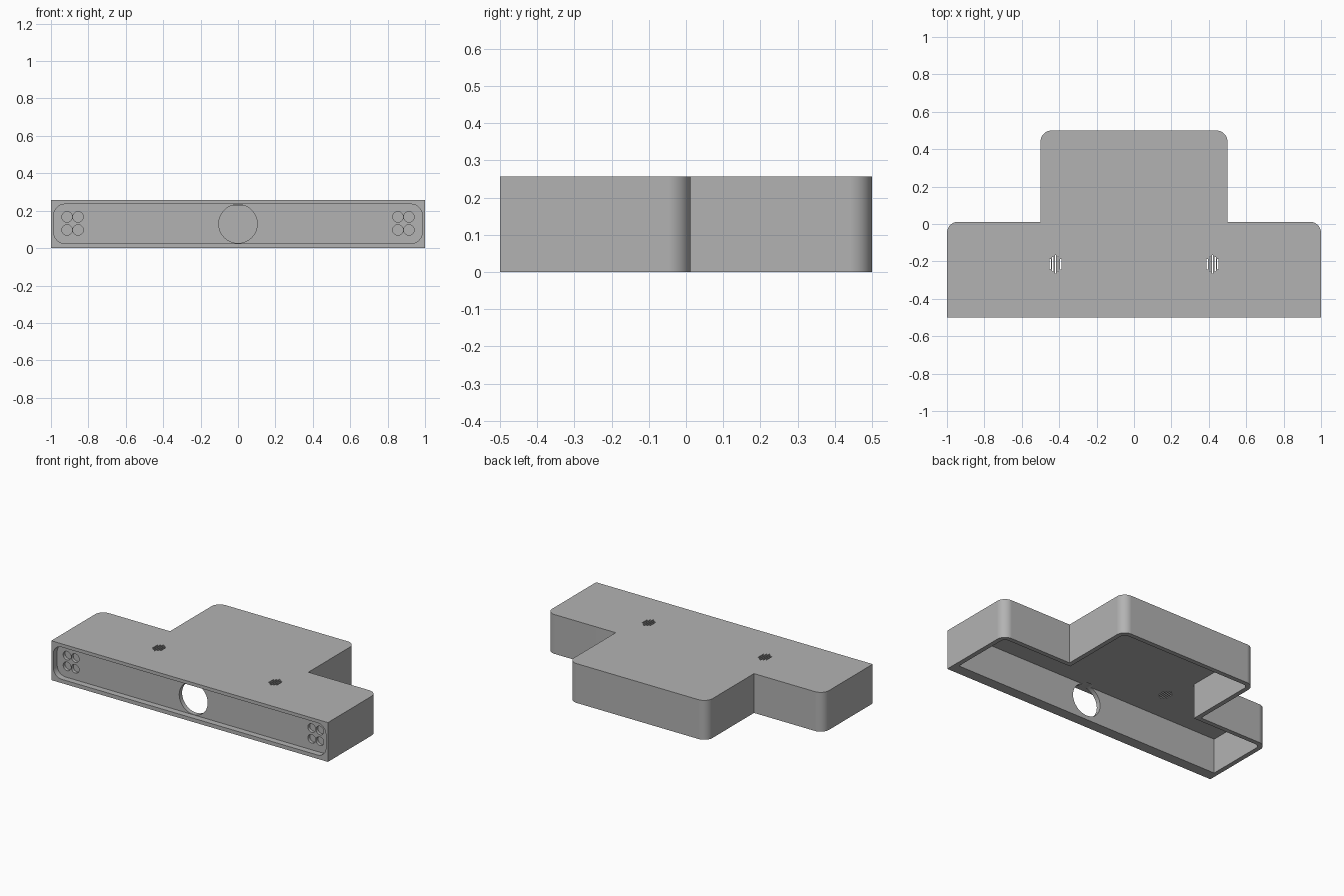
import bpy
import bmesh
import math
from mathutils import Vector

cube = bpy.data.objects.get("Cube")
if cube:
    bpy.data.objects.remove(cube, do_unlink=True)

HEIGHT = 0.257
MID_Z = 0.13

grey = bpy.data.materials.new("matte grey")
grey.use_nodes = True
colour = (0.45, 0.45, 0.45, 1)
grey.diffuse_color = colour
grey.node_tree.nodes["Principled BSDF"].inputs["Base Color"].default_value = colour


def rounded(corners, steps=12):
    """Outline from (u, v, radius) corners of a right-angled polygon."""
    pts = []
    for i, (u, v, r) in enumerate(corners):
        p = Vector((u, v))
        if r == 0:
            pts.append(p)
            continue
        to_prev = (Vector(corners[i - 1][:2]) - p).normalized()
        to_next = (Vector(corners[(i + 1) % len(corners)][:2]) - p).normalized()
        centre = p + r * (to_prev + to_next)
        for k in range(steps + 1):
            a = math.pi / 2 * k / steps
            q = centre - r * (math.cos(a) * to_next + math.sin(a) * to_prev)
            if not pts or (q - pts[-1]).length > 1e-5:
                pts.append(q)
    if (pts[0] - pts[-1]).length < 1e-5:
        pts.pop()
    return pts


def box(u, v, w, h, r):
    w, h = w / 2, h / 2
    return rounded([(u - w, v - h, r), (u + w, v - h, r),
                    (u + w, v + h, r), (u - w, v + h, r)])


def t_shape(x, front, step, stem, back, r):
    right = [(x, front, 0), (x, step, r), (stem, step, 0), (stem, back, r)]
    left = [(-u, v, rad) for u, v, rad in reversed(right)]
    return rounded(right + left)


def prism(name, outlines, start, end, axis):
    """Extrude outlines along z or y into one mesh object."""
    bm = bmesh.new()
    for outline in outlines:
        rings = []
        for d in (start, end):
            rings.append([bm.verts.new((p.x, p.y, d) if axis == "z" else (p.x, d, p.y))
                          for p in outline])
        a, b = rings
        bm.faces.new(a)
        bm.faces.new(b[::-1])
        for i in range(len(a)):
            j = (i + 1) % len(a)
            bm.faces.new((a[j], a[i], b[i], b[j]))
    bmesh.ops.recalc_face_normals(bm, faces=bm.faces)
    mesh = bpy.data.meshes.new(name)
    bm.to_mesh(mesh)
    bm.free()
    mesh.materials.append(grey)
    obj = bpy.data.objects.new(name, mesh)
    bpy.context.collection.objects.link(obj)
    return obj


# T-shaped housing
housing = prism("housing", [t_shape(1, -0.5, 0.012, 0.5, 0.5, 0.06)], 0, HEIGHT, "z")

# Open-bottomed cavity, front recess and camera opening
cavity = t_shape(0.97, -0.43, -0.018, 0.47, 0.47, 0.03)
recess = box(0, MID_Z, 1.97, 0.21, 0.06)
lens = box(0, MID_Z, 0.206, 0.206, 0.103)

# Blind round pockets at both ends, and vent slots in the top
pockets = [box(side * x, z, 0.056, 0.056, 0.028)
           for side in (-1, 1) for x in (0.855, 0.914) for z in (0.097, 0.167)]
slots = [box(side * 0.42 + i * 0.014, -0.215, 0.007, 0.1 - 0.022 * abs(i), 0.003)
         for side in (-1, 1) for i in range(-2, 3)]

cutters = [
    prism("cavity_cutter", [cavity], -0.1, 0.227, "z"),
    prism("recess_cutter", [recess], -0.6, -0.46, "y"),
    prism("lens_cutter", [lens], -0.55, -0.4, "y"),
    prism("pocket_cutter", pockets, -0.55, -0.44, "y"),
    prism("slot_cutter", slots, 0.2, 0.3, "z"),
]

bpy.ops.object.select_all(action="DESELECT")
bpy.context.view_layer.objects.active = housing
housing.select_set(True)
for cutter in cutters:
    cutter.hide_render = True
    cut = housing.modifiers.new(cutter.name, "BOOLEAN")
    cut.operation = "DIFFERENCE"
    cut.solver = "EXACT"
    cut.object = cutter
    bpy.ops.object.modifier_apply(modifier=cut.name)
    bpy.data.objects.remove(cutter, do_unlink=True)

bpy.ops.object.shade_smooth_by_angle(angle=math.radians(30))
flat = housing.modifiers.new("clean_shading", "WEIGHTED_NORMAL")
flat.keep_sharp = True
